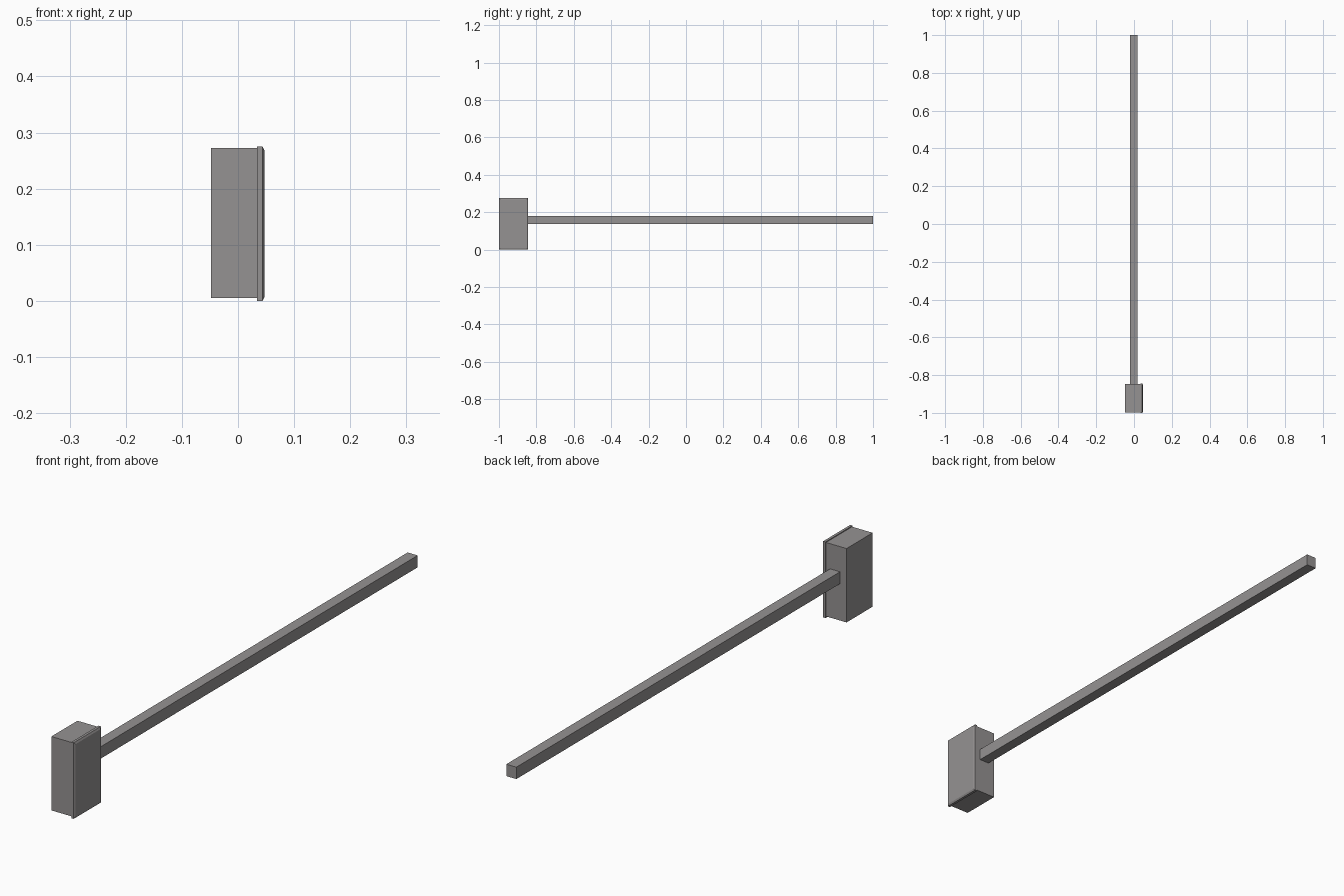
import bpy, bmesh

if "Cube" in bpy.data.objects:
    bpy.data.objects.remove(bpy.data.objects["Cube"])

grey = bpy.data.materials.new("warm_grey")
grey.diffuse_color = (0.30, 0.288, 0.288, 1)
grey.use_nodes = True
grey.node_tree.nodes["Principled BSDF"].inputs["Base Color"].default_value = grey.diffuse_color


def make(name, lo, hi, bevel_face=None):
    """Axis-aligned box; bevel_face=(inset, rise) adds a raised panel on +x."""
    bm = bmesh.new()
    bmesh.ops.create_cube(bm, size=1)
    for v in bm.verts:
        for i in range(3):
            v.co[i] = lo[i] if v.co[i] < 0 else hi[i]
    if bevel_face:
        bm.normal_update()
        side = [f for f in bm.faces if f.normal.x > 0.9]
        bmesh.ops.inset_region(bm, faces=side, thickness=bevel_face[0],
                               depth=bevel_face[1])
    bmesh.ops.recalc_face_normals(bm, faces=bm.faces)
    mesh = bpy.data.meshes.new(name)
    bm.to_mesh(mesh)
    bm.free()
    mesh.materials.append(grey)
    ob = bpy.data.objects.new(name, mesh)
    bpy.context.collection.objects.link(ob)
    return ob


# Long square bar
make("handle", (-0.022, -0.85, 0.138), (0.018, 1.0, 0.181))
# Head block
make("head", (-0.048, -0.997, 0.005), (0.036, -0.848, 0.272))
# Slightly oversized face plate with a chamfered rim
make("head_face_plate", (0.034, -1.0, 0.0), (0.0435, -0.845, 0.275), (0.009, 0.0035))
